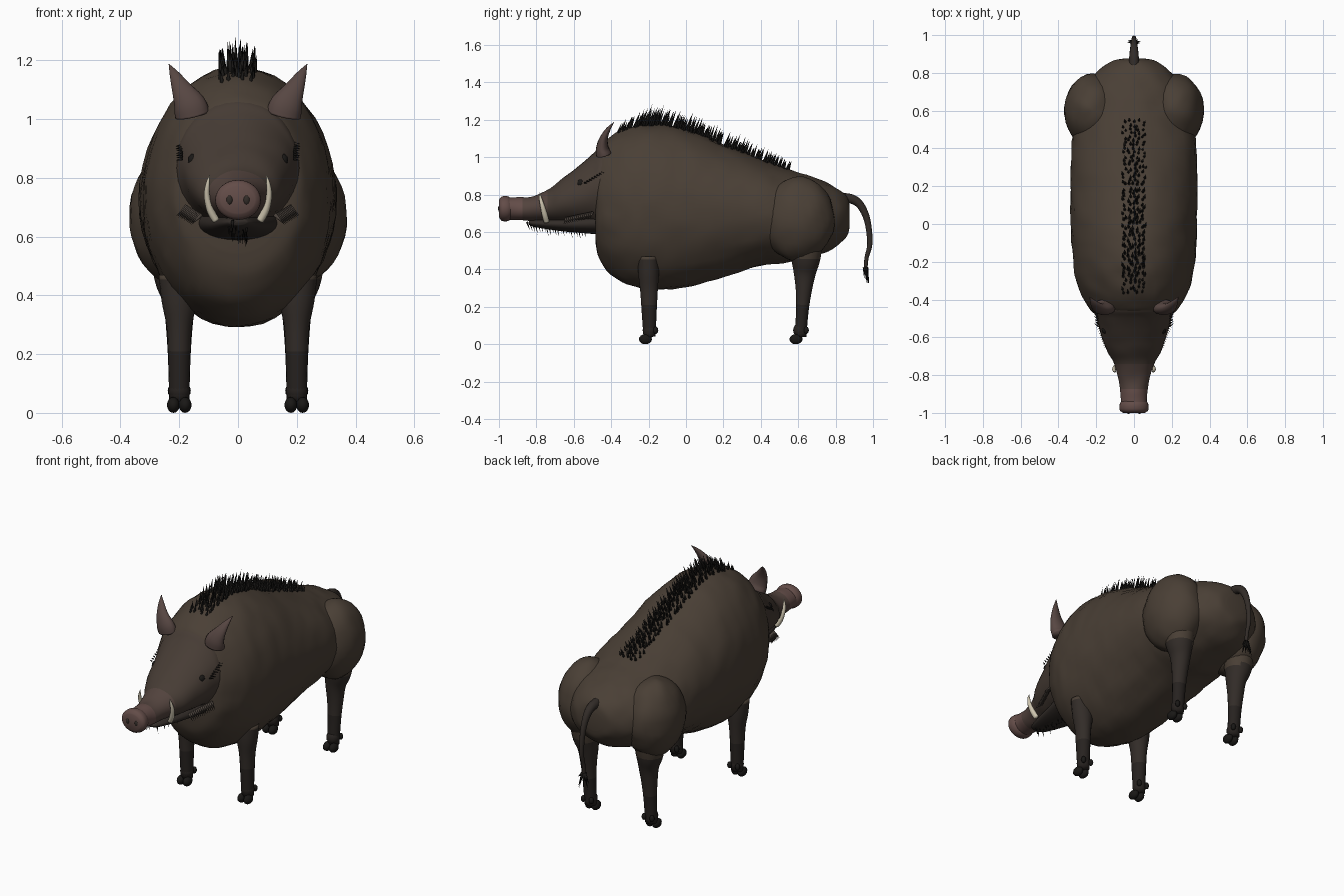
import bpy, bmesh, math, random
from mathutils import Vector, noise

if "Cube" in bpy.data.objects:
    bpy.data.objects.remove(bpy.data.objects["Cube"])

random.seed(4)


def mat(name, r, g, b):
    m = bpy.data.materials.new(name)
    m.diffuse_color = (r, g, b, 1)
    m.use_nodes = True
    m.node_tree.nodes["Principled BSDF"].inputs["Base Color"].default_value = m.diffuse_color
    return m


HIDE = mat("hide", .068, .050, .036)
HEAD = mat("head_hide", .062, .045, .035)
SNOUT_MID = mat("snout_mid", .085, .056, .047)
SNOUT = mat("snout_skin", .125, .073, .065)
EAR = mat("ear_skin", .095, .062, .055)
DARK = mat("dark_hide", .032, .025, .021)
LEG = mat("leg_hide", .020, .016, .014)
BLACK = mat("bristle_black", .010, .009, .008)
IVORY = mat("ivory", .62, .56, .43)
WHISKER = mat("whisker", .07, .055, .045)


def finish(name, bm, mats, pick=None):
    bmesh.ops.recalc_face_normals(bm, faces=bm.faces)
    for f in bm.faces:
        f.smooth = True
        if pick:
            f.material_index = pick(f.calc_center_median())
    me = bpy.data.meshes.new(name)
    bm.to_mesh(me)
    bm.free()
    ob = bpy.data.objects.new(name, me)
    for m in mats:
        me.materials.append(m)
    bpy.context.collection.objects.link(ob)
    return ob


def smooth_rows(rows, sub):
    # Catmull-Rom interpolation of the section table
    out = []
    for i in range(len(rows) - 1):
        p = [rows[max(i - 1, 0)], rows[i], rows[i + 1], rows[min(i + 2, len(rows) - 1)]]
        for k in range(sub):
            t = k / sub
            out.append([.5 * (2 * b + (c - a) * t + (2 * a - 5 * b + 4 * c - d) * t * t
                              + (3 * b - a - 3 * c + d) * t ** 3) for a, b, c, d in zip(*p)])
    return out + [list(rows[-1])]


def loft(name, rows, mats, sides=16, sub=4, along_y=False, pick=None, bump=0):
    # rows: centre x, y, z, half width, half depth
    rows = smooth_rows(rows, sub)
    bm = bmesh.new()
    rings = []
    for i, r in enumerate(rows):
        c = Vector(r[:3])
        t = Vector((0, 1, 0)) if along_y else \
            (Vector(rows[min(i + 1, len(rows) - 1)][:3]) - Vector(rows[max(i - 1, 0)][:3])).normalized()
        v = Vector((1, 0, 0)).cross(t).normalized()
        u = t.cross(v)
        ring = []
        for k in range(sides):
            a = 2 * math.pi * k / sides
            p = c + u * math.cos(a) * max(r[3], .001) + v * math.sin(a) * max(r[4], .001)
            if bump:
                p += (p - c).normalized() * bump * noise.noise(p * 13)
            ring.append(bm.verts.new(p))
        rings.append(ring)
    for a, b in zip(rings, rings[1:]):
        for k in range(sides):
            n = (k + 1) % sides
            bm.faces.new((a[k], a[n], b[n], b[k]))
    bm.faces.new(rings[0])
    bm.faces.new(rings[-1])
    return finish(name, bm, mats, pick)


def hull(rows):
    # y, bottom, top, half width -> section rows
    return [(0, y, (b + t) / 2, w, (t - b) / 2) for y, b, t, w in rows]


def blob(name, c, r, m, seg=16, bump=0):
    bm = bmesh.new()
    bmesh.ops.create_uvsphere(bm, u_segments=seg, v_segments=seg * 2 // 3, radius=1)
    for v in bm.verts:
        v.co = Vector(c) + Vector([a * b for a, b in zip(v.co, r)])
        if bump:
            v.co += (v.co - Vector(c)).normalized() * bump * noise.noise(v.co * 13)
    return finish(name, bm, [m])


def spikes(name, items, m, sides=5):
    # items: base, tip, radius
    bm = bmesh.new()
    for base, tip, r in items:
        base, tip = Vector(base), Vector(tip)
        q = (tip - base).to_track_quat('Z', 'Y')
        ring = [bm.verts.new(base + q @ Vector((r * math.cos(2 * math.pi * k / sides),
                                                r * math.sin(2 * math.pi * k / sides), 0)))
                for k in range(sides)]
        top = bm.verts.new(tip)
        for k in range(sides):
            bm.faces.new((ring[k], ring[(k + 1) % sides], top))
        bm.faces.new(ring)
    return finish(name, bm, [m])


# Barrel body
BODY = [(-.485, .55, .95, .17), (-.465, .46, 1.05, .22), (-.40, .37, 1.115, .265),
        (-.3, .315, 1.16, .305), (-.17, .29, 1.18, .325), (0, .305, 1.15, .335),
        (.2, .36, 1.07, .335), (.4, .42, .99, .33), (.55, .44, .935, .31), (.7, .48, .885, .27),
        (.8, .52, .84, .2), (.86, .58, .79, .12), (.875, .63, .74, .06)]
loft("body", hull(BODY), [HIDE], 48, 5, True, bump=.008)

# Head, blending into a pinker snout
loft("head", hull([(-.36, .62, 1.09, .2), (-.45, .61, 1.065, .21), (-.50, .63, 1.015, .198),
                   (-.6, .645, .932, .17), (-.68, .65, .87, .14), (-.74, .655, .825, .105),
                   (-.83, .66, .79, .08), (-.9, .665, .785, .07), (-.95, .665, .785, .068)]),
     [HEAD, SNOUT_MID, SNOUT], 32, 5, True,
     lambda c: 0 if c.y > -.74 else 1 if c.y > -.88 else 2, bump=.004)
loft("snout_disc", hull([(-.935, .67, .78, .065), (-.955, .658, .792, .076),
                         (-.985, .66, .79, .076), (-1.0, .68, .772, .058)]), [SNOUT], 28, 3, True)
loft("lower_jaw", hull([(-.42, .58, .72, .15), (-.5, .59, .7, .13), (-.65, .603, .68, .095),
                        (-.8, .625, .668, .055), (-.84, .64, .66, .03)]), [DARK], 24, 3, True)


def hoofed_leg(name, rows, x, y):
    loft(name, rows, [HIDE, DARK, LEG], 18, 4,
         pick=lambda c: 0 if c.z > .45 else 1 if c.z > .22 else 2)
    blob(name + "_fetlock", (x, y, .075), (.037, .037, .04), LEG)
    for i in (-1, 1):
        blob(name + "_hoof", (x + i * .02, y - .022, .027), (.022, .035, .027), BLACK, 12)
        blob(name + "_dewclaw", (x + i * .026, y + .033, .075), (.014, .014, .02), BLACK, 10)


# Paired parts
for s, side in ((-1, "left"), (1, "right")):
    blob(side + "_haunch", (s * .215, .6, .67), (.155, .195, .225), HIDE, 30, .008)
    x = s * .2
    hoofed_leg(side + "_front_leg", [(x, -.2, .47, .07, .058), (x, -.2, .38, .06, .056),
                                     (x, -.198, .29, .043, .048), (x, -.197, .18, .038, .041),
                                     (x, -.195, .04, .034, .033)], x, -.195)
    hoofed_leg(side + "_back_leg", [(s * .21, .64, .58, .09, .1), (s * .21, .64, .46, .075, .08),
                                    (x, .635, .38, .055, .06), (x, .63, .29, .045, .044),
                                    (x, .622, .18, .038, .034), (x, .612, .04, .034, .032)], x, .61)
    # Ears swept outward and back, tips curling
    loft(side + "_ear", [(s * .155, -.44, 1.015, .06, .042), (s * .165, -.447, 1.05, .055, .034),
                         (s * .19, -.44, 1.1, .036, .022), (s * .215, -.415, 1.15, .018, .012),
                         (s * .235, -.385, 1.187, .001, .001)], [EAR], 14)
    blob(side + "_eye", (s * .153, -.56, .86), (.018, .022, .022), BLACK)
    blob(side + "_nostril", (s * .029, -.995, .725), (.012, .01, .018), DARK, 12)
    # Tusks curving up from the lip
    loft(side + "_tusk", [(s * .075, -.745, .655, .013, .015), (s * .094, -.755, .69, .013, .015),
                          (s * .106, -.768, .74, .01, .012), (s * .103, -.778, .78, .007, .008),
                          (s * .097, -.782, .81, .001, .001)], [IVORY], 12)
    # Cheek whisker comb
    comb = []
    for i in range(14):
        t = i / 13
        b = Vector((s * (.125 + .05 * t), -.64 + .14 * t, .675 + .03 * t))
        comb.append((b, b + Vector((s * .035, -.015, -.035)), .008))
    spikes(side + "_cheek_whiskers", comb, WHISKER)
    spikes(side + "_brow_bristles", [((s * .19, -.45 - .013 * i, .92 - .008 * i),
                                      (s * .212, -.435 - .013 * i, .915 - .008 * i), .005)
                                     for i in range(8)], BLACK)

# Chin bristles
chin = []
for i in range(22):
    y = -.85 + .3 * i / 21
    x = random.uniform(-.035, .035)
    z = .655 - .1 * max(0, y + .84)
    chin.append(((x, y, z), (x, y + .015, z - random.uniform(.045, .07)), .006))
spikes("chin_bristles", chin, BLACK)

# Spine mane, tallest over the shoulders
table = smooth_rows(BODY, 8)
mane = []
for row in (-.05, -.022, 0, .022, .05):
    for i in range(44):
        y = -.37 + .92 * (i + random.random() * .8) / 44
        top, w = min(table, key=lambda r: abs(r[0] - y))[2:4]
        x = row + random.uniform(-.009, .009)
        z = top - .012 - .4 * x * x / w
        h = (.125 - .06 * (y + .37) / .92) * random.uniform(.75, 1.05) * (1 - 7 * abs(row) / 1.1 * .9 * .9)
        h *= min(1, .55 + 3 * (y + .37))
        mane.append(((x, y, z), (x * 1.15, y + h * .35, z + h), .009))
spikes("mane", mane, BLACK)

# Tail with tuft
loft("tail", [(0, .83, .78, .028, .03), (0, .89, .775, .025, .025), (0, .935, .74, .02, .021),
              (0, .97, .66, .015, .017), (0, .983, .54, .012, .014), (0, .965, .46, .01, .011),
              (0, .96, .39, .009, .01)], [DARK], 12)
spikes("tail_tuft", [((.008 * math.cos(a), .96 + .008 * math.sin(a), .41),
                      (.035 * math.cos(a), .965 + .014 * math.sin(a), .32 + .03 * (i % 3)), .008)
                     for i in range(11) for a in [i * 2.4]], BLACK)
